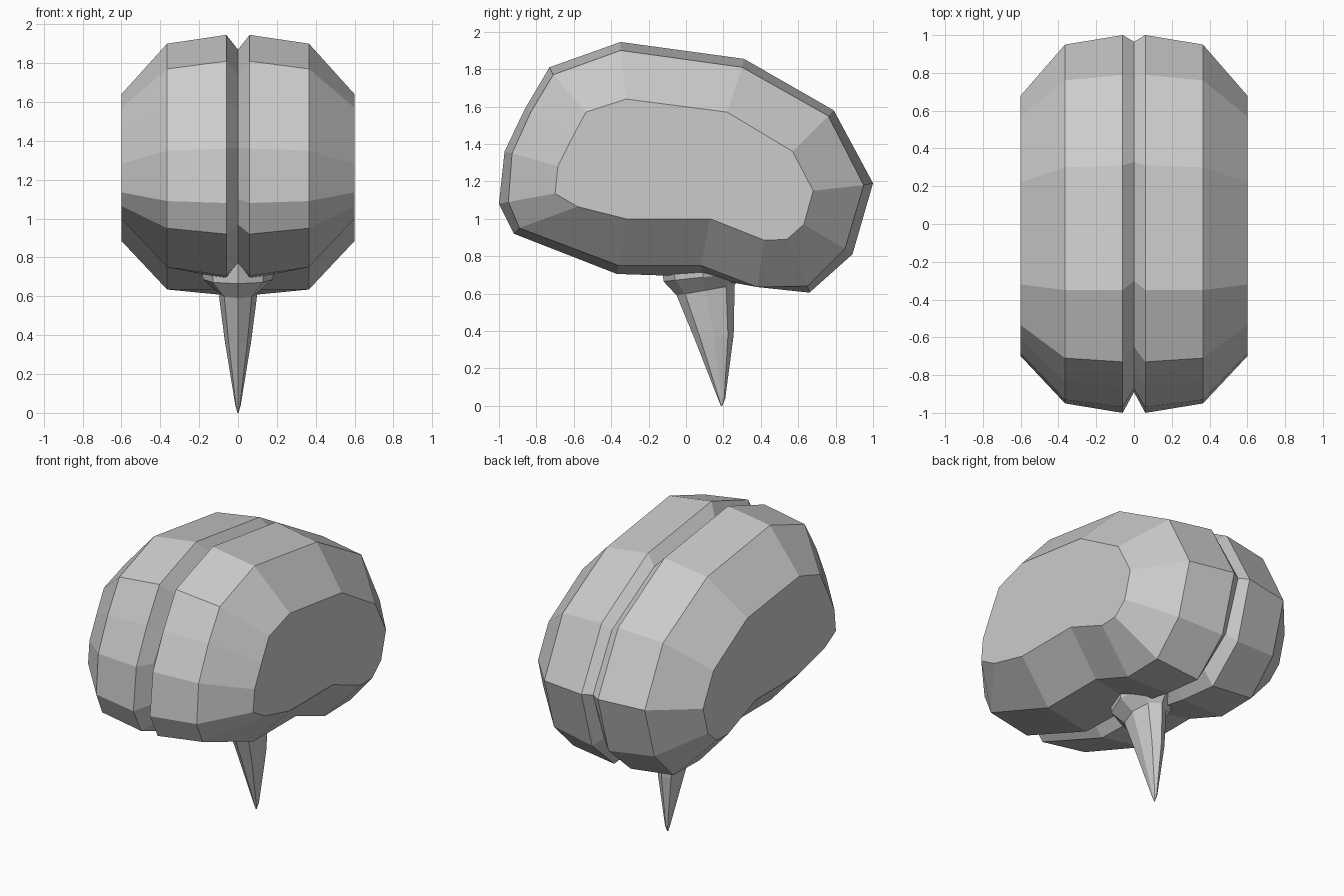
import bpy, bmesh, math

cube = bpy.data.objects.get("Cube")
if cube:
    bpy.data.objects.remove(cube, do_unlink=True)

grey = bpy.data.materials.new("grey")
grey.use_nodes = True
colour = (0.6, 0.6, 0.6, 1)
grey.diffuse_color = colour
grey.node_tree.nodes["Principled BSDF"].inputs["Base Color"].default_value = colour


def loft(name, rings, cap_start):
    """Skin a list of equal-length rings, closing the far end."""
    bm = bmesh.new()
    loops = [[bm.verts.new(p) for p in ring] for ring in rings]
    for a, b in zip(loops, loops[1:]):
        n = len(a)
        for i in range(n):
            j = (i + 1) % n
            bm.faces.new((a[i], a[j], b[j], b[i]))
    bm.faces.new(loops[-1])
    if cap_start:
        bm.faces.new(loops[0])
    bmesh.ops.recalc_face_normals(bm, faces=bm.faces)
    mesh = bpy.data.meshes.new(name)
    bm.to_mesh(mesh)
    bm.free()
    mesh.materials.append(grey)
    obj = bpy.data.objects.new(name, mesh)
    bpy.context.collection.objects.link(obj)
    return obj


# Side outlines (y, z) of one half, from the central groove to the flat side
groove = [(-.89, 1.1), (-.87, 1.36), (-.76, 1.56), (-.65, 1.74), (-.3, 1.87),
          (.33, 1.79), (.77, 1.54), (.965, 1.19), (.85, .86), (.65, .7),
          (.4, .72), (.08, .77), (-.36, .77), (-.85, .97)]
crest = [(-1, 1.08), (-.97, 1.36), (-.86, 1.59), (-.73, 1.81), (-.35, 1.945),
         (.31, 1.855), (.79, 1.58), (1, 1.19), (.89, .81), (.66, .605),
         (.38, .635), (.08, .69), (-.37, .705), (-.92, .92)]
shoulder = [(-.95, 1.09), (-.93, 1.35), (-.83, 1.57), (-.71, 1.77), (-.35, 1.9),
            (.3, 1.81), (.76, 1.55), (.95, 1.18), (.85, .84), (.65, .64),
            (.38, .635), (.08, .75), (-.36, .75), (-.89, .95)]
side = [(-.7, 1.135), (-.685, 1.28), (-.61, 1.43), (-.535, 1.57), (-.32, 1.64),
        (.22, 1.57), (.57, 1.36), (.68, 1.15), (.63, .97), (.54, .89),
        (.42, .885), (.13, 1), (-.32, 1), (-.58, 1.065)]

# Two mirrored halves meeting in the groove
layers = [(0, groove), (.06, crest), (.365, shoulder), (.6, side)]
halves = loft("brain_halves", [[(x, y, z) for y, z in ring] for x, ring in layers], False)
mirror = halves.modifiers.new("mirror", 'MIRROR')
mirror.use_axis[0] = True


# Stem: eight-sided rings, given by front point, back point and half width
def stem_ring(front, back, width, sides=8):
    ring = []
    for i in range(sides):
        a = 2 * math.pi * i / sides
        t = (1 - math.cos(a)) / 2
        ring.append((width * math.sin(a),
                     front[0] + (back[0] - front[0]) * t,
                     front[1] + (back[1] - front[1]) * t))
    return ring


loft("stem", [stem_ring(*r) for r in (
    ((-.14, .84), (.34, .84), .2),
    ((-.12, .665), (.3, .71), .18),
    ((-.05, .59), (.26, .645), .1),
    ((.045, .36), (.255, .38), .068),
    ((.17, .04), (.21, .04), .014),
    ((.186, 0), (.194, 0), .003))], True)
